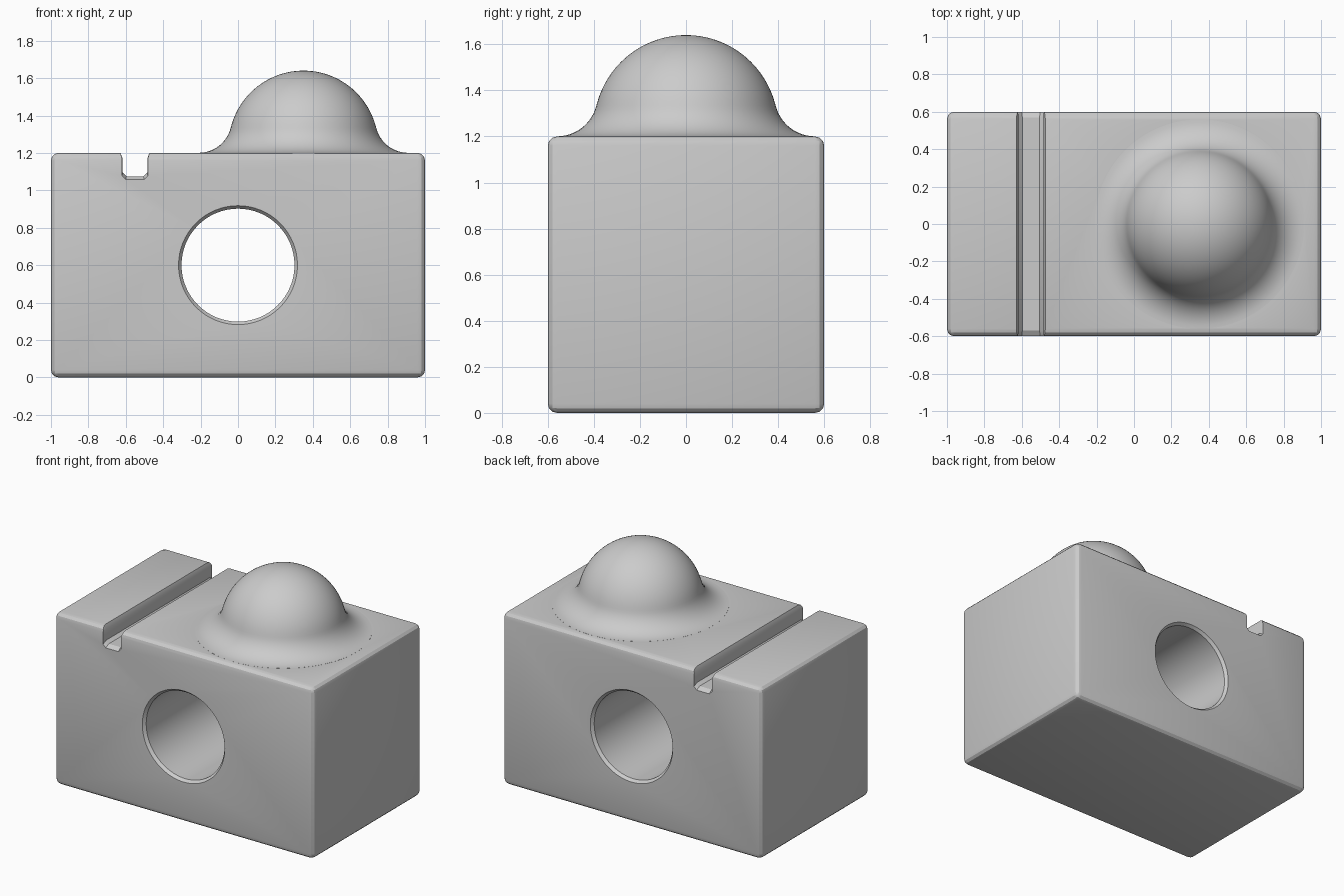
import bpy, bmesh, math
from mathutils import Matrix

if "Cube" in bpy.data.objects:
    bpy.data.objects.remove(bpy.data.objects["Cube"])

grey = bpy.data.materials.new("light_grey")
grey.diffuse_color = (0.6, 0.6, 0.6, 1)
grey.use_nodes = True
grey.node_tree.nodes["Principled BSDF"].inputs["Base Color"].default_value = grey.diffuse_color


def make_object(name, bm):
    bmesh.ops.recalc_face_normals(bm, faces=bm.faces)
    mesh = bpy.data.meshes.new(name)
    bm.to_mesh(mesh)
    bm.free()
    mesh.materials.append(grey)
    obj = bpy.data.objects.new(name, mesh)
    bpy.context.collection.objects.link(obj)
    return obj


def lathe(name, profile, matrix, steps):
    """Closed solid from (radius, height) points, turned about its own z axis."""
    bm = bmesh.new()
    verts = [bm.verts.new((r, 0, h)) for r, h in profile]
    edges = [bm.edges.new(pair) for pair in zip(verts, verts[1:])]
    bmesh.ops.spin(bm, geom=verts + edges, axis=(0, 0, 1), cent=(0, 0, 0),
                   angle=math.tau, steps=steps, use_duplicate=False)
    bmesh.ops.remove_doubles(bm, verts=bm.verts, dist=1e-5)
    bm.transform(matrix)
    return make_object(name, bm)


def combine(target, other, operation):
    mod = target.modifiers.new(operation.lower(), 'BOOLEAN')
    mod.operation, mod.object, mod.solver = operation, other, 'EXACT'
    bpy.context.view_layer.objects.active = target
    bpy.ops.object.modifier_apply(modifier=mod.name)
    bpy.data.objects.remove(other)


# Block with rounded edges
bm = bmesh.new()
bmesh.ops.create_cube(bm, size=1, matrix=Matrix.Translation((0, 0, 0.6))
                      @ Matrix.Diagonal((2, 1.2, 1.2, 1)))
bmesh.ops.bevel(bm, geom=list(bm.edges), offset=0.04, segments=3,
                profile=0.5, affect='EDGES')
block = make_object("block", bm)

# Round bore from front to back with small chamfers at the mouths
bore = lathe("bore_cutter",
             [(0, -0.7), (0.318, -0.7), (0.318, -0.6), (0.302, -0.58),
              (0.302, 0.58), (0.318, 0.6), (0.318, 0.7), (0, 0.7)],
             Matrix.Translation((0, 0, 0.6)) @ Matrix.Rotation(math.pi / 2, 4, 'X'), 64)
combine(block, bore, 'DIFFERENCE')

# Slot across the top, its floor sloping down at both ends
bm = bmesh.new()
rings = []
for y, grow, floor in ((-0.62, 0.005, 1.045), (-0.57, 0, 1.075),
                       (0.57, 0, 1.075), (0.62, 0.005, 1.045)):
    left, right, c = -0.617 - grow, -0.485 + grow, 0.02
    outline = [(left - 0.012, 1.3), (left - 0.012, 1.202), (left, 1.17),
               (left, floor + c), (left + c, floor), (right - c, floor),
               (right, floor + c), (right, 1.17), (right + 0.012, 1.202),
               (right + 0.012, 1.3)]
    rings.append([bm.verts.new((x, y, z)) for x, z in outline])
n = len(rings[0])
for a, b in zip(rings, rings[1:]):
    for i in range(n):
        j = (i + 1) % n
        bm.faces.new((a[i], a[j], b[j], b[i]))
bm.faces.new(rings[0])
bm.faces.new(rings[-1])
combine(block, make_object("slot_cutter", bm), 'DIFFERENCE')

# Dome with a fillet running tangentially into the top face
R, centre, foot, fillet = 0.40, 1.24, 0.56, 0.176
meet = math.atan2(1.2 + fillet - centre, foot)
profile = [(0, 1.15), (foot, 1.15)]
for i in range(13):
    a = -math.pi / 2 - (math.pi / 2 - meet) * i / 12
    profile.append((foot + fillet * math.cos(a),
                    1.2005 + fillet + fillet * math.sin(a)))
for i in range(1, 24):
    a = meet + (math.pi / 2 - meet) * i / 24
    profile.append((R * math.cos(a), centre + R * math.sin(a)))
profile.append((0, centre + R))
dome = lathe("dome", profile, Matrix.Translation((0.35, 0, 0)), 80)
combine(block, dome, 'UNION')

# Smooth curved areas, crisp edges
block.select_set(True)
bpy.context.view_layer.objects.active = block
bpy.ops.object.shade_smooth_by_angle(angle=math.radians(28))
